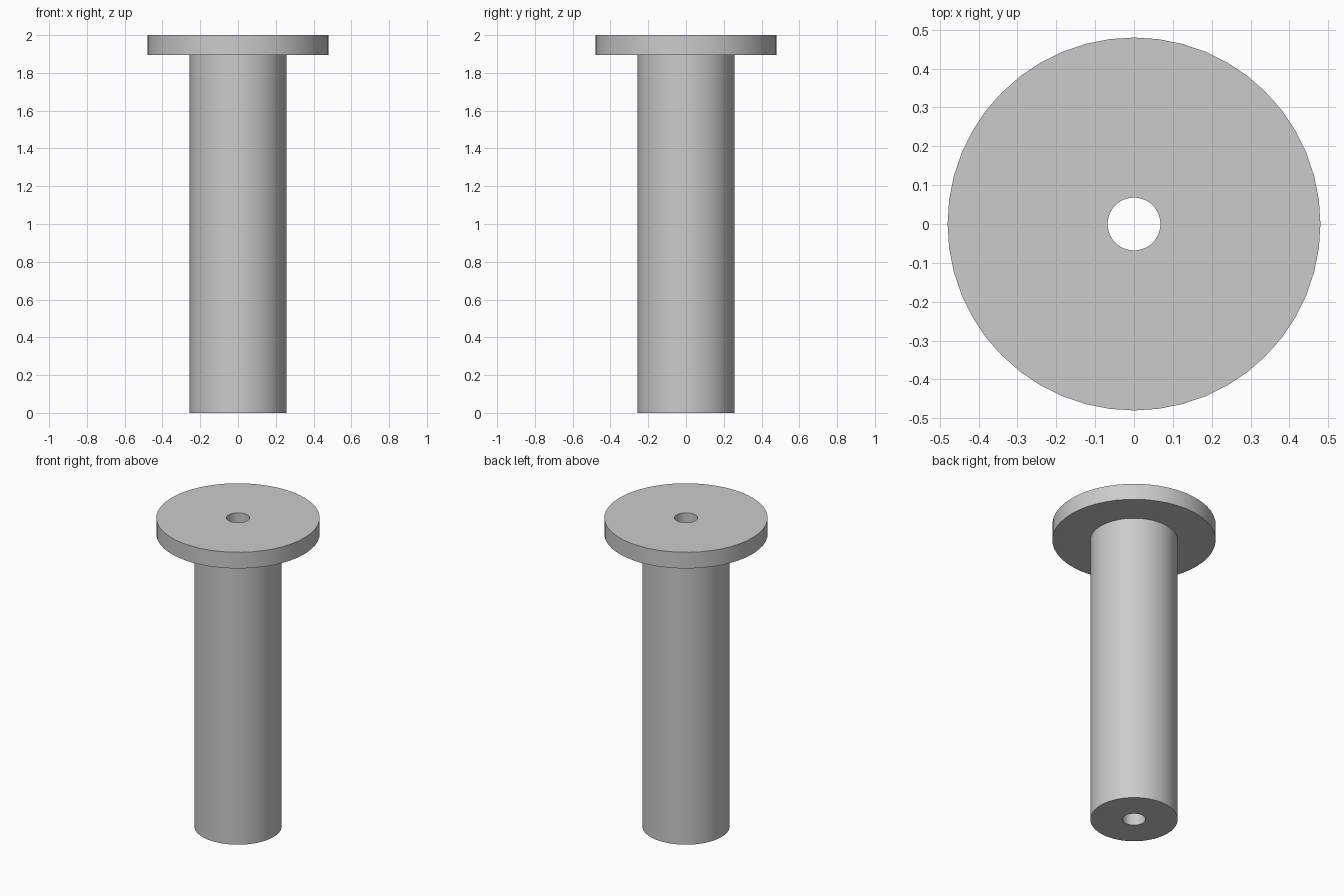
import bpy
import bmesh
import math

cube = bpy.data.objects.get("Cube")
if cube:
    bpy.data.objects.remove(cube, do_unlink=True)

SIDES = 48
BORE_RADIUS = 0.068
SHAFT_RADIUS = 0.257
FLANGE_RADIUS = 0.48
FLANGE_BOTTOM = 1.895
TOP = 2.0

# Plain grey material
grey = bpy.data.materials.new("light_grey")
grey.use_nodes = True
colour = (0.6, 0.6, 0.6, 1)
grey.diffuse_color = colour
grey.node_tree.nodes["Principled BSDF"].inputs["Base Color"].default_value = colour


def lathe(name, profile):
    """Spin a closed (radius, height) profile around the z axis."""
    bm = bmesh.new()
    verts = [bm.verts.new((r, 0, z)) for r, z in profile]
    edges = [bm.edges.new((v, verts[i - 1])) for i, v in enumerate(verts)]
    bmesh.ops.spin(bm, geom=verts + edges, cent=(0, 0, 0), axis=(0, 0, 1),
                   angle=math.tau, steps=SIDES, use_duplicate=False)
    bmesh.ops.remove_doubles(bm, verts=bm.verts, dist=0.0001)
    bmesh.ops.recalc_face_normals(bm, faces=bm.faces)
    mesh = bpy.data.meshes.new(name)
    bm.to_mesh(mesh)
    bm.free()
    mesh.materials.append(grey)
    obj = bpy.data.objects.new(name, mesh)
    bpy.context.collection.objects.link(obj)
    bpy.ops.object.select_all(action="DESELECT")
    obj.select_set(True)
    bpy.context.view_layer.objects.active = obj
    bpy.ops.object.shade_smooth_by_angle(angle=math.radians(30))
    return obj


# Shaft and flange turned as one piece, with a bore right through
lathe("flanged_bushing", [
    (BORE_RADIUS, 0),
    (SHAFT_RADIUS, 0),
    (SHAFT_RADIUS, FLANGE_BOTTOM),
    (FLANGE_RADIUS, FLANGE_BOTTOM),
    (FLANGE_RADIUS, TOP),
    (BORE_RADIUS, TOP),
])
